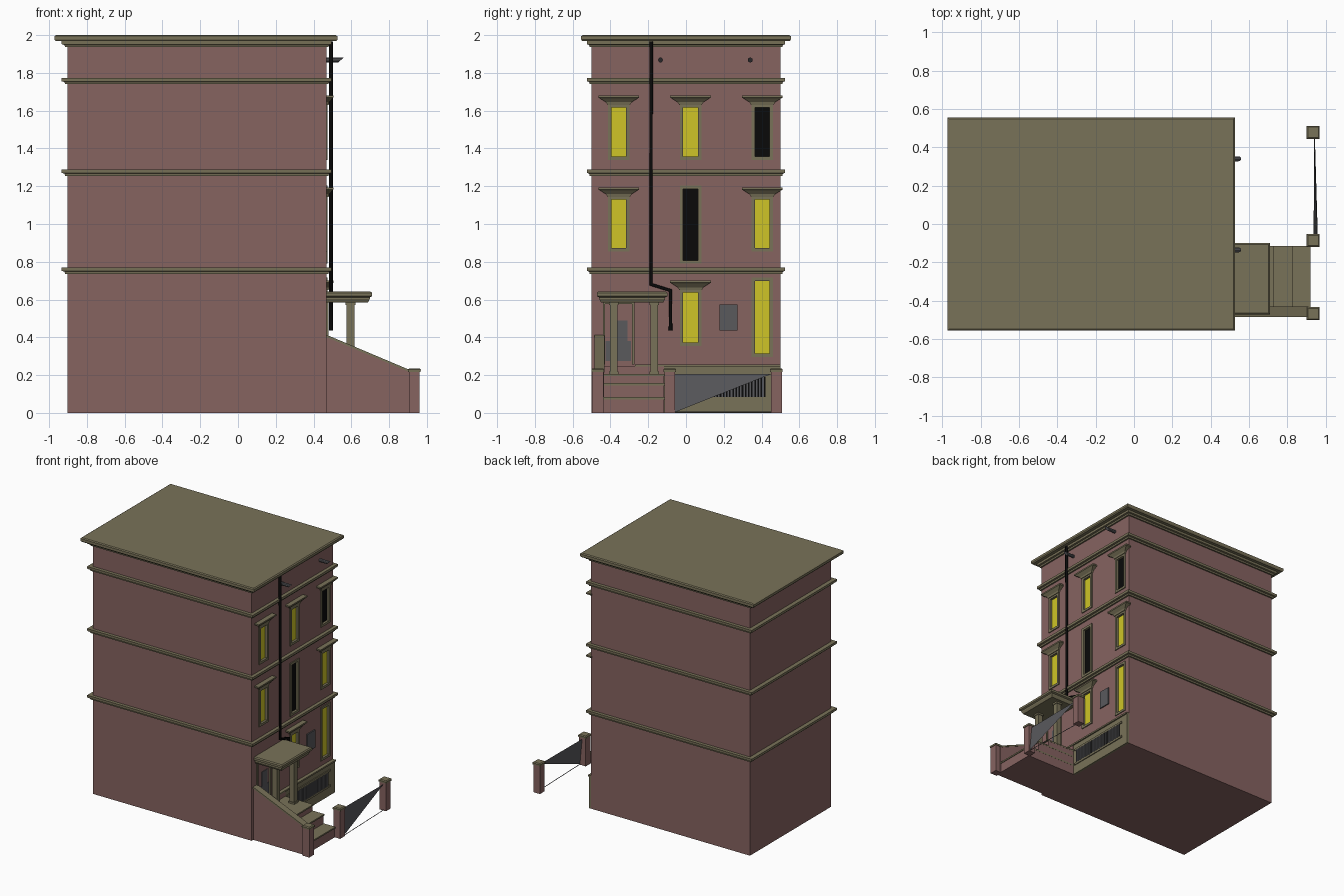
import bpy, bmesh, math
from mathutils import Matrix, Vector

if "Cube" in bpy.data.objects:
    bpy.data.objects.remove(bpy.data.objects["Cube"])

def mat(name, rgb):
    m = bpy.data.materials.new(name)
    m.diffuse_color = (*rgb, 1)
    m.use_nodes = True
    m.node_tree.nodes["Principled BSDF"].inputs["Base Color"].default_value = m.diffuse_color
    return m

BRICK = mat("brick red", (0.24, 0.125, 0.118))
STONE = mat("olive stone", (0.19, 0.168, 0.098))
YELLOW = mat("lit window yellow", (0.62, 0.56, 0.02))
BLACK = mat("black", (0.003, 0.003, 0.003))
GREY = mat("metal grey", (0.1, 0.1, 0.108))

def finish(name, bm, m):
    bmesh.ops.recalc_face_normals(bm, faces=bm.faces)
    me = bpy.data.meshes.new(name)
    bm.to_mesh(me)
    bm.free()
    ob = bpy.data.objects.new(name, me)
    bpy.context.collection.objects.link(ob)
    me.materials.append(m)
    return ob

def add_box(bm, x0, x1, y0, y1, z0, z1):
    mx = Matrix.Translation(((x0+x1)/2, (y0+y1)/2, (z0+z1)/2)) @ Matrix.Diagonal((x1-x0, y1-y0, z1-z0, 1))
    bmesh.ops.create_cube(bm, size=1, matrix=mx)

def boxes(name, m, *dims):
    bm = bmesh.new()
    for d in dims:
        add_box(bm, *d)
    return finish(name, bm, m)

def stack(name, m, rings):
    """Moulding from stacked rectangles (x0, x1, y0, y1, z)."""
    bm = bmesh.new()
    loops = [[bm.verts.new(p) for p in ((a, c, z), (b, c, z), (b, d, z), (a, d, z))]
             for a, b, c, d, z in rings]
    for lo, hi in zip(loops, loops[1:]):
        for i in range(4):
            j = (i+1) % 4
            bm.faces.new((lo[i], lo[j], hi[j], hi[i]))
    bm.faces.new(loops[0])
    bm.faces.new(loops[-1])
    return finish(name, bm, m)

def extrude_xz(name, m, pts, y0, y1):
    bm = bmesh.new()
    f = bm.faces.new([bm.verts.new((x, y0, z)) for x, z in pts])
    r = bmesh.ops.extrude_face_region(bm, geom=[f])
    for v in r["geom"]:
        if isinstance(v, bmesh.types.BMVert):
            v.co.y = y1
    return finish(name, bm, m)

def tube(name, m, pts, r, res=1):
    cu = bpy.data.curves.new(name, "CURVE")
    cu.dimensions = "3D"
    cu.bevel_depth, cu.bevel_resolution, cu.use_fill_caps = r, res, True
    sp = cu.splines.new("POLY")
    sp.points.add(len(pts)-1)
    for p, c in zip(sp.points, pts):
        p.co = (*c, 1)
    cu.materials.append(m)
    ob = bpy.data.objects.new(name, cu)
    bpy.context.collection.objects.link(ob)
    bpy.ops.object.select_all(action="DESELECT")
    ob.select_set(True)
    bpy.context.view_layer.objects.active = ob
    bpy.ops.object.convert(target="MESH")

X0, X1, W = -0.902, 0.468, 0.5

# main brick block
body = boxes("brick_body", BRICK, (X0, X1, -W, W, 0, 1.96))

# string courses and cornice
def around(o, z):
    return (X0-o*1.15, X1+o*0.95, -W-o*0.9, W+o*0.9, z)
for i, t in enumerate((0.77, 1.289, 1.774, 1.97)):
    stack(f"string_course_{i+1}", STONE,
          [around(0.012, t-0.034), around(0.014, t-0.022), around(0.027, t-0.019), around(0.028, t)])
stack("roof_cornice", STONE, [around(0.055, 1.968), around(0.061, 1.976), around(0.061, 1.994), around(0.052, 2.0)])

# windows: (centre y, frame bottom, frame top, pane colour, hood)
L, M, R = -0.356, 0.024, 0.404
windows = [(L, 1.34, 1.635, YELLOW, True), (M, 1.34, 1.635, YELLOW, True), (R, 1.34, 1.635, BLACK, True),
           (L, 0.854, 1.148, YELLOW, True), (M, 0.79, 1.204, BLACK, False), (R, 0.854, 1.148, YELLOW, True),
           (M, 0.355, 0.655, YELLOW, True), (R, 0.297, 0.716, YELLOW, False)]
HW, B = 0.057, 0.018
cutter = boxes("window_cutter", BRICK, *[(0.448, 0.6, y-HW+0.002, y+HW-0.002, a+0.002, b-0.002)
                                         for y, a, b, _, _ in windows])
cutter.hide_render = True
cutter.hide_set(True)
mod = body.modifiers.new("window_openings", "BOOLEAN")
mod.object, mod.operation, mod.solver = cutter, "DIFFERENCE", "EXACT"
for i, (y, a, b, m, hood) in enumerate(windows):
    f0, f1 = 0.449, 0.475
    boxes(f"window_frame_{i+1}", STONE,
          (f0, f1, y-HW, y-HW+B, a, b), (f0, f1, y+HW-B, y+HW, a, b),
          (f0, f1, y-HW+B, y+HW-B, a, a+B), (f0, f1, y-HW+B, y+HW-B, b-B, b))
    boxes(f"window_pane_{i+1}", m, (0.451, 0.457, y-HW+B, y+HW-B, a+B, b-B))
    if hood:
        stack(f"window_hood_{i+1}", STONE,
              [(0.46, x, y-h, y+h, b+dz) for x, h, dz in
               ((0.48, 0.06, -0.004), (0.483, 0.068, 0.01), (0.5, 0.1, 0.03), (0.505, 0.108, 0.034), (0.505, 0.108, 0.045))])

# wall panel
boxes("wall_panel", GREY, (0.46, 0.477, 0.177, 0.272, 0.435, 0.573))

# drain pipe and roof spouts
tube("drain_pipe", BLACK, [(0.493, -0.185, 1.965), (0.493, -0.185, 0.68), (0.493, -0.082, 0.648), (0.493, -0.082, 0.435)], 0.011)
for i, y in enumerate((-0.135, 0.34)):
    bm = bmesh.new()
    mx = Matrix.Translation((0.505, y, 1.868)) @ Matrix.Rotation(math.pi/2, 4, "Y")
    bmesh.ops.create_cone(bm, cap_ends=True, segments=10, radius1=0.013, radius2=0.013, depth=0.08, matrix=mx)
    for v in bm.verts:
        if v.co.x > 0.5:
            v.co.x += (v.co.z-1.868)*1.1
    finish(f"roof_spout_{i+1}", bm, GREY)

# stone base with slatted basement vent
V0, V1 = -0.08, 0.42
boxes("stone_base", STONE, (0.46, 0.485, -0.118, W, 0, 0.245), (0.46, 0.495, -0.27, W, 0.245, 0.257),
      (0.485, 0.492, V0-0.02, V1+0.02, 0.19, 0.205), (0.485, 0.492, V0-0.02, V1+0.02, 0.07, 0.085))
boxes("vent_back", BLACK, (0.484, 0.487, V0, V1, 0.085, 0.19))
N = 30
boxes("vent_slats", GREY, *[(0.486, 0.493, V0+(V1-V0)*i/N, V0+(V1-V0)*(i+0.5)/N, 0.085, 0.19) for i in range(N)])

# stairs and landing
SY0, SY1 = -0.44, -0.116
for i, (x, z) in enumerate(((0.915, 0.083), (0.82, 0.157), (0.725, 0.207))):
    boxes(f"step_{i+1}", BRICK, (0.46, x, SY0, SY1, 0 if i == 0 else z-0.08, z-0.011))
    boxes(f"tread_{i+1}", STONE, (0.46, x+0.006, SY0, SY1+0.001, z-0.011, z))
boxes("door_sill", BRICK, (0.46, 0.49, SY0, SY1, 0.2, 0.247))

# door
boxes("door_frame", STONE, (0.46, 0.478, -0.44, -0.43, 0.257, 0.59), (0.46, 0.478, -0.285, -0.272, 0.257, 0.59),
      (0.46, 0.478, -0.43, -0.285, 0.577, 0.59))
boxes("door_panel", GREY, (0.46, 0.472, -0.425, -0.29, 0.275, 0.38), (0.46, 0.472, -0.38, -0.31, 0.38, 0.49))

# sloped side wall with coping
extrude_xz("stair_side_wall", BRICK, [(0.46, 0), (0.92, 0), (0.92, 0.212), (0.46, 0.405)], -0.48, -0.435)
extrude_xz("stair_coping", STONE, [(0.46, 0.404), (0.91, 0.215), (0.91, 0.227), (0.46, 0.417)], -0.484, -0.431)

# gate posts
for i, y in enumerate((-0.467, -0.086, 0.478)):
    boxes(f"post_{i+1}", BRICK, (0.905, 0.962, y-0.029, y+0.029, 0, 0.218))
    stack(f"post_cap_{i+1}", STONE, [(0.934-h, 0.934+h, y-h, y+h, z) for h, z in ((0.033, 0.217), (0.034, 0.23), (0.027, 0.236))])

# railing sheet and bottom rail
bm = bmesh.new()
bm.faces.new([bm.verts.new(p) for p in ((0.936, -0.058, 0.205), (0.955, -0.058, 0.004), (0.94, 0.45, 0.205))])
finish("railing_sheet", bm, GREY)
tube("railing_bottom", GREY, [(0.955, -0.06, 0.004), (0.94, 0.452, 0.004)], 0.003, 0)

# porch canopy and columns
stack("porch_canopy", STONE, [(0.46, 0.71-o, -0.472+o, -0.098-o, z) for o, z in
                              ((0.022, 0.585), (0.012, 0.603), (0.012, 0.612), (0, 0.618), (0, 0.635), (0.008, 0.642))])
for i, y in enumerate((-0.382, -0.169)):
    boxes(f"porch_column_{i+1}", STONE, (0.575, 0.617, y-0.02, y+0.02, 0.205, 0.59),
          (0.57, 0.622, y-0.025, y+0.025, 0.205, 0.22), (0.57, 0.622, y-0.025, y+0.025, 0.572, 0.588))
